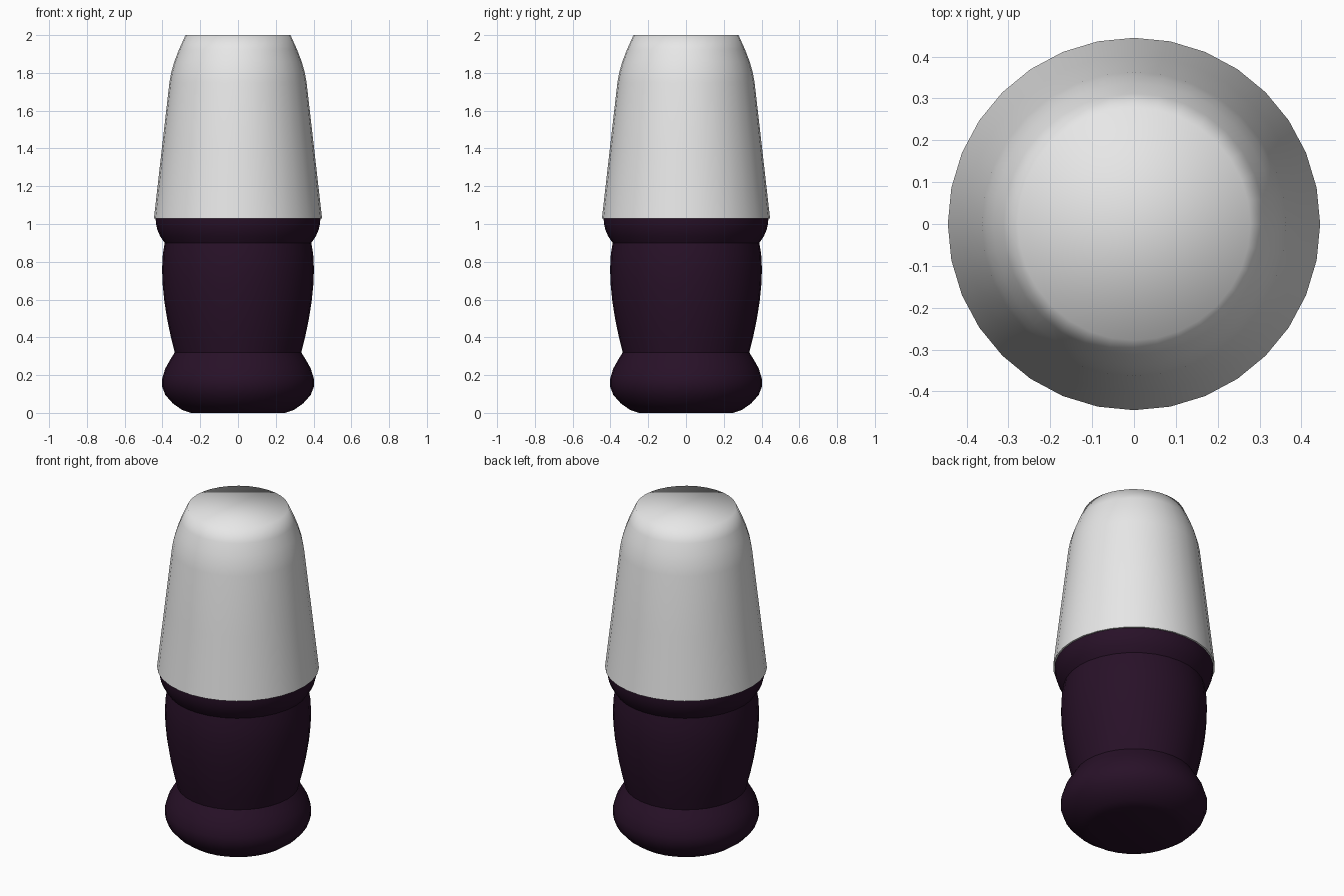
import bpy, bmesh, math

SIDES = 32

cube = bpy.data.objects.get("Cube")
if cube:
    bpy.data.objects.remove(cube, do_unlink=True)


def material(name, rgb):
    mat = bpy.data.materials.new(name)
    mat.use_nodes = True
    mat.diffuse_color = (*rgb, 1)
    mat.node_tree.nodes["Principled BSDF"].inputs["Base Color"].default_value = (*rgb, 1)
    return mat


def lathe(name, profile, mat, crease, close_bottom=False, close_top=False):
    """Revolve (radius, height) points, listed bottom to top, around z."""
    bm = bmesh.new()
    rings = []
    for r, z in profile:
        angles = [2 * math.pi * i / SIDES for i in range(SIDES)]
        rings.append([bm.verts.new((r * math.cos(a), r * math.sin(a), z)) for a in angles])
    for low, high in zip(rings, rings[1:]):
        for i in range(SIDES):
            j = (i + 1) % SIDES
            bm.faces.new((low[i], low[j], high[j], high[i]))
    if close_bottom:
        bm.faces.new(rings[0][::-1])
    if close_top:
        bm.faces.new(rings[-1])
    mesh = bpy.data.meshes.new(name)
    bm.to_mesh(mesh)
    bm.free()
    mesh.materials.append(mat)
    obj = bpy.data.objects.new(name, mesh)
    bpy.context.collection.objects.link(obj)
    bpy.ops.object.select_all(action="DESELECT")
    obj.select_set(True)
    bpy.context.view_layer.objects.active = obj
    bpy.ops.object.shade_smooth_by_angle(angle=math.radians(crease))
    return obj


white = material("cap white", (0.8, 0.8, 0.8))
plum = material("dark plum", (0.021, 0.0055, 0.021))

# Rounded foot of the bottle
lathe("bottle_base", [(0.25, 0), (0.295, 0.015), (0.345, 0.05), (0.385, 0.095),
                      (0.402, 0.14), (0.402, 0.18), (0.385, 0.235), (0.36, 0.28),
                      (0.335, 0.32)], plum, 75, close_bottom=True)

# Barrel-shaped grip
lathe("bottle_body", [(0.335, 0.32), (0.355, 0.4), (0.374, 0.49), (0.39, 0.59),
                      (0.399, 0.68), (0.402, 0.76), (0.398, 0.84), (0.388, 0.9)], plum, 75)

# Flared collar under the cap
lathe("bottle_collar", [(0.388, 0.9), (0.412, 0.935), (0.427, 0.97), (0.435, 1.005),
                        (0.436, 1.035)], plum, 75, close_top=True)

# Tapered cap with a flat top, its lower rim turned in to the collar
lathe("cap", [(0.43, 1.03), (0.445, 1.03), (0.403, 1.4), (0.363, 1.75), (0.354, 1.8),
              (0.337, 1.86), (0.312, 1.925), (0.278, 2)], white, 75, close_top=True)
